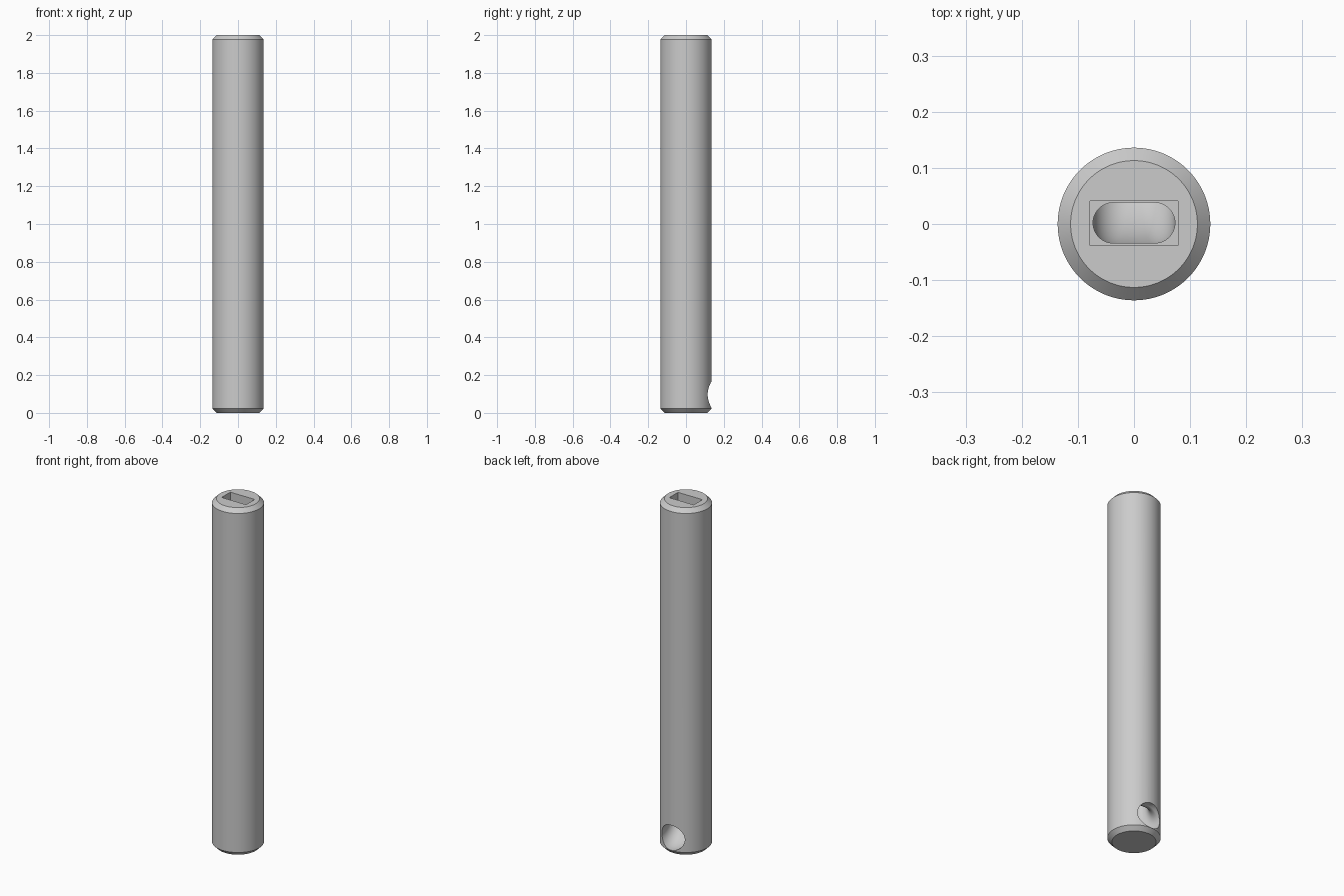
import bpy, bmesh
from math import sin, cos, pi, radians

if "Cube" in bpy.data.objects:
    bpy.data.objects.remove(bpy.data.objects["Cube"], do_unlink=True)

R, CHAMFER, HEIGHT = 0.136, 0.023, 2.0
HALF_W = 0.073
SLOT_H, EXIT_H = 0.036, 0.072

grey = bpy.data.materials.new("plain grey")
grey.use_nodes = True
colour = (0.6, 0.6, 0.6, 1)
grey.diffuse_color = colour
grey.node_tree.nodes["Principled BSDF"].inputs["Base Color"].default_value = colour


def loft(name, rings):
    """Closed solid skinned through equal-length rings of points."""
    bm = bmesh.new()
    loops = [[bm.verts.new(p) for p in ring] for ring in rings]
    n = len(loops[0])
    for a, b in zip(loops, loops[1:]):
        for i in range(n):
            j = (i + 1) % n
            bm.faces.new((a[i], a[j], b[j], b[i]))
    bm.faces.new(loops[0][::-1])
    bm.faces.new(loops[-1])
    bmesh.ops.recalc_face_normals(bm, faces=bm.faces)
    mesh = bpy.data.meshes.new(name)
    bm.to_mesh(mesh)
    bm.free()
    obj = bpy.data.objects.new(name, mesh)
    bpy.context.collection.objects.link(obj)
    mesh.materials.append(grey)
    return obj


def circle(r, z, n=128):
    return [(r * cos(2 * pi * i / n), r * sin(2 * pi * i / n), z) for i in range(n)]


def stadium(y, z, h, tilt, n=24):
    """Round-ended section, turned from level (0) to facing the back (pi/2)."""
    ring = []
    for side in (1, -1):
        for i in range(n + 1):
            a = -pi / 2 + pi * i / n
            x = side * (HALF_W - h + h * cos(a))
            v = side * h * sin(a)
            ring.append((x, y + v * cos(tilt), z + v * sin(tilt)))
    return ring


# Chamfered rod
rod = loft("rod", [circle(R - CHAMFER, 0), circle(R, CHAMFER),
                   circle(R, HEIGHT - CHAMFER), circle(R - CHAMFER, HEIGHT)])

# Rectangular slot running down from the top
slot = loft("slot_cutter", [
    [(-0.078, -0.038, z), (0.078, -0.038, z), (0.078, 0.041, z), (-0.078, 0.041, z)]
    for z in (0.3, 2.1)])

# Round-ended channel that bends and widens into the round back outlet
rings = [stadium(0.002, 0.35, SLOT_H, 0)]
STEPS = 24
for k in range(STEPS + 1):
    f = k / STEPS
    t = f * pi / 2
    h = SLOT_H + (EXIT_H - SLOT_H) * f
    rings.append(stadium(0.11 - 0.108 * cos(t), 0.24 - 0.143 * sin(t), h, t))
rings.append(stadium(0.2, 0.097, EXIT_H, pi / 2))
channel = loft("channel_cutter", rings)

# Cut both hollows, then drop the cutters
bpy.context.view_layer.objects.active = rod
for cutter in (slot, channel):
    cutter.hide_render = True
    mod = rod.modifiers.new(cutter.name, "BOOLEAN")
    mod.operation, mod.solver, mod.object = "DIFFERENCE", "EXACT", cutter
    bpy.ops.object.modifier_apply(modifier=mod.name)
    bpy.data.objects.remove(cutter, do_unlink=True)

bpy.ops.object.select_all(action="DESELECT")
rod.select_set(True)
bpy.ops.object.shade_smooth_by_angle(angle=radians(30))
